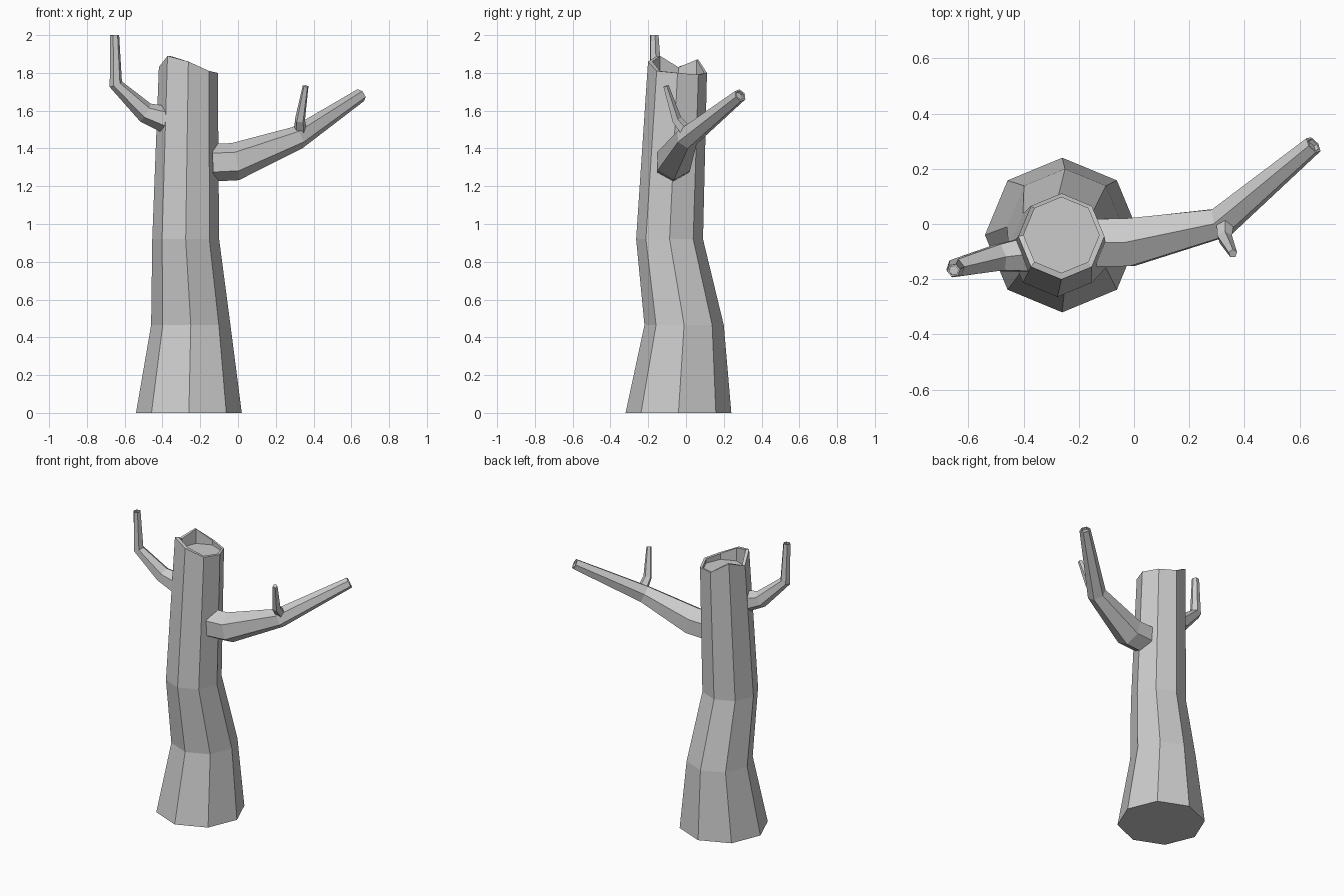
import bpy, math
from mathutils import Vector

if "Cube" in bpy.data.objects:
    bpy.data.objects.remove(bpy.data.objects["Cube"])


def make_object(name, verts, faces):
    mesh = bpy.data.meshes.new(name)
    mesh.from_pydata([tuple(v) for v in verts], [], faces)
    mesh.update()
    obj = bpy.data.objects.new(name, mesh)
    bpy.context.collection.objects.link(obj)
    return obj


def skin(name, rings):
    """Join equal rings of points with quads and cap both ends."""
    n = len(rings[0])
    verts = [v for ring in rings for v in ring]
    faces = [tuple(reversed(range(n)))]
    for r in range(len(rings) - 1):
        for i in range(n):
            j = (i + 1) % n
            faces.append((r * n + i, r * n + j, (r + 1) * n + j, (r + 1) * n + i))
    faces.append(tuple(range((len(rings) - 1) * n, len(rings) * n)))
    return make_object(name, verts, faces)


def level_ring(x, y, r, heights):
    return [Vector((x + r * math.cos(i * math.tau / 8),
                    y + r * math.sin(i * math.tau / 8), z))
            for i, z in enumerate(heights)]


def limb(name, path, sides, hollow=0.0):
    """Tapered tube along (x, y, z, radius) points, optionally hollowed at the tip."""
    pts = [Vector(p[:3]) for p in path]
    dirs = [(b - a).normalized() for a, b in zip(pts, pts[1:])]
    tangents = [dirs[0]] + [(a + b).normalized() for a, b in zip(dirs, dirs[1:])] + [dirs[-1]]
    up = Vector((0, 0, 1))
    up = (up - tangents[0] * up.dot(tangents[0])).normalized()

    def ring(centre, t, r):
        side = t.cross(up)
        return [centre + r * (math.cos(a) * up + math.sin(a) * side)
                for a in (i * math.tau / sides for i in range(sides))]

    rings = []
    for k, t in enumerate(tangents):
        if k:
            up = tangents[k - 1].rotation_difference(t) @ up
            up = (up - t * up.dot(t)).normalized()
        rings.append(ring(pts[k], t, path[k][3]))
    if hollow:
        t, r = tangents[-1], path[-1][3] * 0.72
        rings.append(ring(pts[-1], t, r))
        rings.append(ring(pts[-1] - t * hollow, t, r))
    return skin(name, rings)


# Trunk with a jagged, hollow broken top
rim = [1.80, 1.79, 1.80, 1.87, 1.83, 1.89, 1.86, 1.81]
skin("trunk", [
    level_ring(-0.26, -0.04, 0.28, [0] * 8),
    level_ring(-0.25, -0.01, 0.21, [0.465] * 8),
    level_ring(-0.277, -0.087, 0.177, [0.92] * 8),
    level_ring(-0.263, -0.045, 0.156, rim),
    level_ring(-0.263, -0.04, 0.137, rim),
    level_ring(-0.263, -0.04, 0.137, [1.77] * 8),
])

# Long right branch
limb("right_branch", [(-0.135, -0.068, 1.325, 0.10), (-0.015, -0.066, 1.33, 0.10),
                      (0.315, 0.005, 1.457, 0.062), (0.65, 0.287, 1.682, 0.036)], 6, 0.015)

# Small twig on the right branch
limb("twig", [(0.33, 0.0, 1.49, 0.034), (0.328, -0.05, 1.55, 0.028),
              (0.358, -0.107, 1.73, 0.016)], 5)

# Bent left branch
limb("left_branch", [(-0.385, -0.11, 1.555, 0.072), (-0.49, -0.122, 1.59, 0.055),
                     (-0.647, -0.16, 1.74, 0.036), (-0.653, -0.168, 2.0, 0.024)], 6, 0.015)
